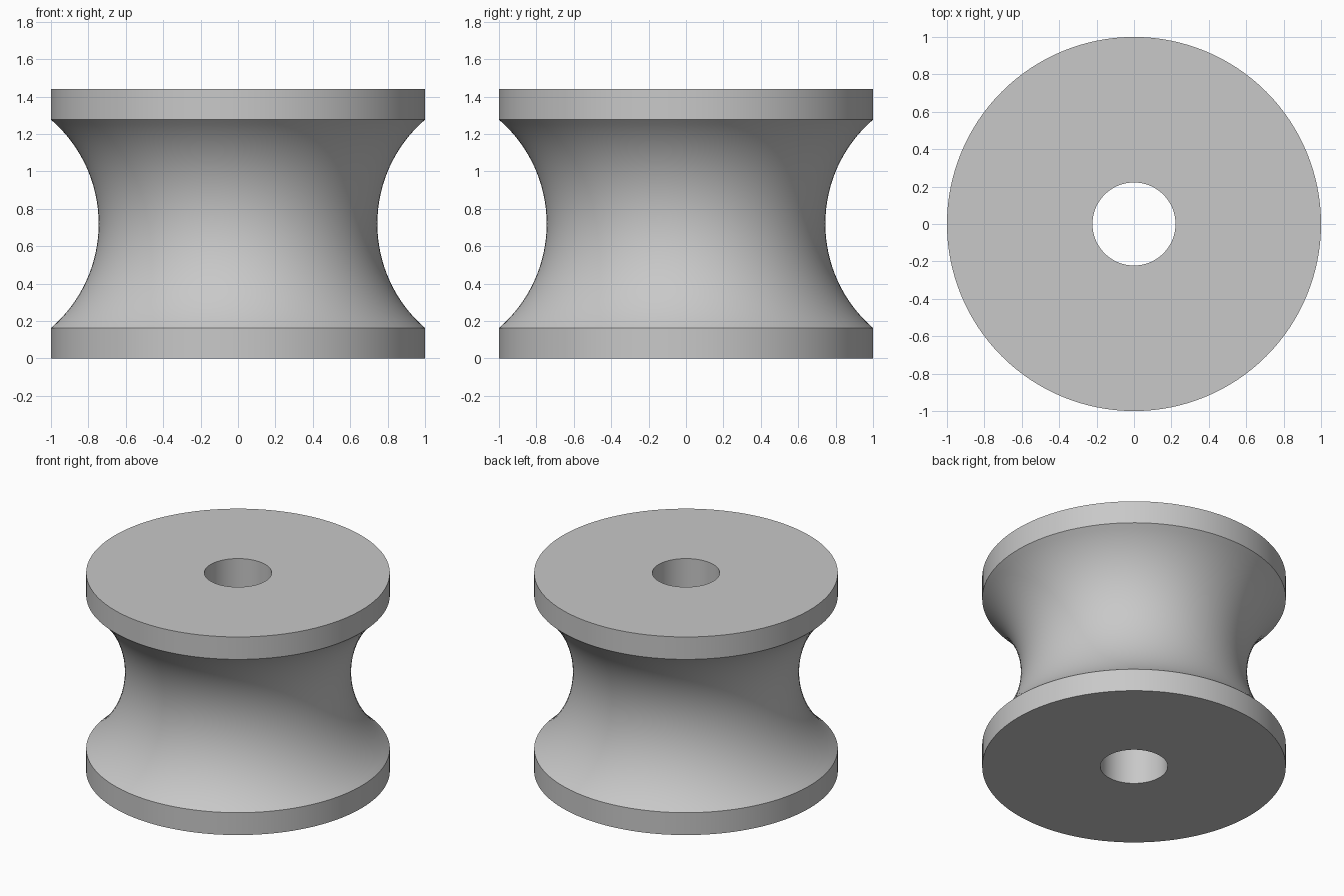
import bpy
import bmesh
from math import asin, cos, sin, pi, radians

OUTER, BORE, WAIST = 1.0, 0.222, 0.745
HEIGHT, RIM = 1.44, 0.163
SIDES, ARC_STEPS = 128, 32

old = bpy.data.objects.get("Cube")
if old:
    bpy.data.objects.remove(old, do_unlink=True)

# Plain grey material
grey = bpy.data.materials.new("plain_grey")
grey.use_nodes = True
colour = (0.58, 0.58, 0.58, 1.0)
grey.diffuse_color = colour
grey.node_tree.nodes["Principled BSDF"].inputs["Base Color"].default_value = colour

# Circular groove through both rim edges and the waist
half = HEIGHT / 2 - RIM
depth = OUTER - WAIST
radius = (half ** 2 + depth ** 2) / (2 * depth)
spread = asin(half / radius)
groove = []
for i in range(ARC_STEPS + 1):
    a = spread * (2 * i / ARC_STEPS - 1)
    groove.append((WAIST + radius * (1 - cos(a)), HEIGHT / 2 + radius * sin(a)))

# Closed cross-section: bore, lower rim, groove, upper rim
profile = [(BORE, 0), (OUTER, 0)] + groove + [(OUTER, HEIGHT), (BORE, HEIGHT)]

# Revolve the cross-section about the axle
bm = bmesh.new()
rings = []
for r, z in profile:
    rings.append([bm.verts.new((r * cos(2 * pi * k / SIDES), r * sin(2 * pi * k / SIDES), z))
                  for k in range(SIDES)])
for n, ring in enumerate(rings):
    after = rings[(n + 1) % len(rings)]
    for k in range(SIDES):
        m = (k + 1) % SIDES
        bm.faces.new((ring[k], ring[m], after[m], after[k]))
bmesh.ops.recalc_face_normals(bm, faces=bm.faces[:])
mesh = bpy.data.meshes.new("grooved_roller")
bm.to_mesh(mesh)
bm.free()
mesh.materials.append(grey)

roller = bpy.data.objects.new("grooved_roller", mesh)
bpy.context.collection.objects.link(roller)
bpy.ops.object.select_all(action="DESELECT")
roller.select_set(True)
bpy.context.view_layer.objects.active = roller
bpy.ops.object.shade_smooth_by_angle(angle=radians(30))
